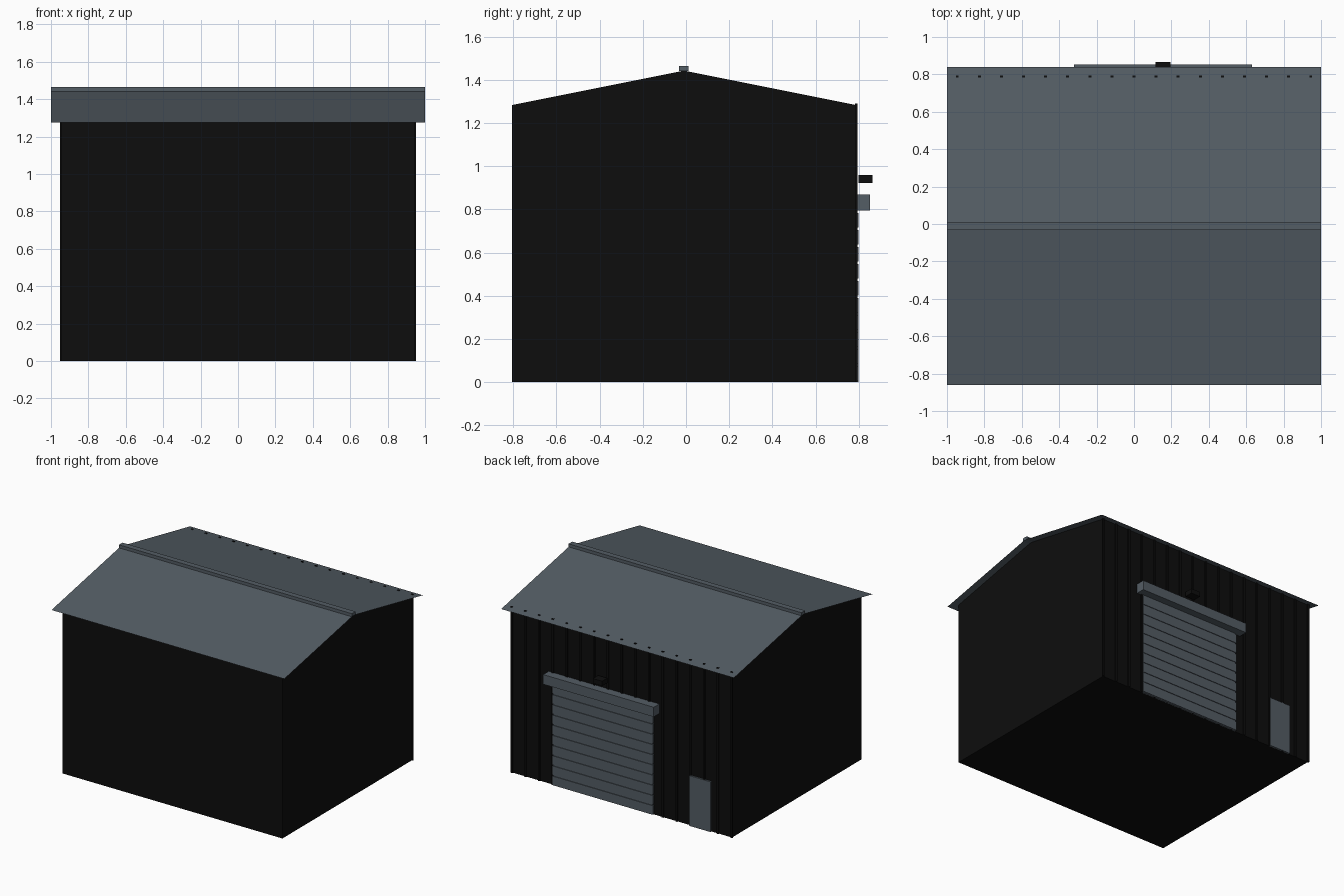
import bpy

if "Cube" in bpy.data.objects:
    bpy.data.objects.remove(bpy.data.objects["Cube"])


def material(name, rgb):
    m = bpy.data.materials.new(name)
    m.diffuse_color = (*rgb, 1)
    m.use_nodes = True
    m.node_tree.nodes["Principled BSDF"].inputs["Base Color"].default_value = m.diffuse_color
    return m


BLACK = material("black cladding", (0.004, 0.004, 0.004))
GREY = material("slate grey", (0.088, 0.109, 0.129))


def mesh(name, verts, faces, mat):
    me = bpy.data.meshes.new(name)
    me.from_pydata(verts, [], faces)
    me.materials.append(mat)
    ob = bpy.data.objects.new(name, me)
    bpy.context.collection.objects.link(ob)
    return ob


def boxes(name, bounds, mat):
    """One object from several (x0, x1, y0, y1, z0, z1) boxes."""
    verts, faces = [], []
    for x0, x1, y0, y1, z0, z1 in bounds:
        n = len(verts)
        verts += [(x, y, z) for x in (x0, x1) for y in (y0, y1) for z in (z0, z1)]
        faces += [[n + i for i in f] for f in (
            (0, 1, 3, 2), (4, 6, 7, 5), (0, 4, 5, 1),
            (2, 3, 7, 6), (0, 2, 6, 4), (1, 5, 7, 3))]
    return mesh(name, verts, faces, mat)


MID, WALL, PEAK, SLOPE = -0.01, 0.785, 1.445, 0.2

# Closed shed body with gable ends, just under the roof sheets
profile = [(-0.805, 0), (WALL, 0), (WALL, 1.284), (MID, PEAK - 0.002), (-0.805, 1.284)]
verts = [(x, y, z) for x in (-0.945, 0.945) for y, z in profile]
faces = [(4, 3, 2, 1, 0), (5, 6, 7, 8, 9)]
faces += [(i, (i + 1) % 5, (i + 1) % 5 + 5, i + 5) for i in range(5)]
mesh("shed_walls", verts, faces, BLACK)

# Thin roof sheets
eave = PEAK - 0.85 * SLOPE
mesh("roof_sheets",
     [(x, y, z) for y, z in ((-0.86, eave), (MID, PEAK), (0.84, eave)) for x in (-1, 1)],
     [(0, 1, 3, 2), (2, 3, 5, 4)], GREY)

# Ridge cap
boxes("ridge_cap", [(-1, 1, -0.032, 0.012, 1.441, 1.465)], GREY)

# Vertical ribs on the back wall, tips just showing through the roof
boxes("wall_ribs", [(x - 0.008, x + 0.008, WALL - 0.002, 0.794, 0, 1.29)
                    for x in (-0.945 + i * 1.89 / 16 for i in range(17))], BLACK)

# Roller door: backing sheet and slats
boxes("roller_door", [(-0.27, 0.58, WALL - 0.002, 0.795, 0, 0.8)], GREY)
boxes("roller_slats", [(-0.275, 0.585, 0.787, 0.80, i * 0.079 + 0.006, i * 0.079 + 0.073)
                       for i in range(10)], GREY)

# Roller housing above the door
boxes("roller_housing", [(-0.32, 0.63, WALL, 0.853, 0.795, 0.87)], GREY)

# Lamp above the housing
boxes("door_lamp", [(0.115, 0.195, 0.80, 0.865, 0.923, 0.96)], BLACK)

# Small side door
boxes("side_door", [(-0.77, -0.59, WALL - 0.002, 0.798, 0, 0.39)], GREY)
